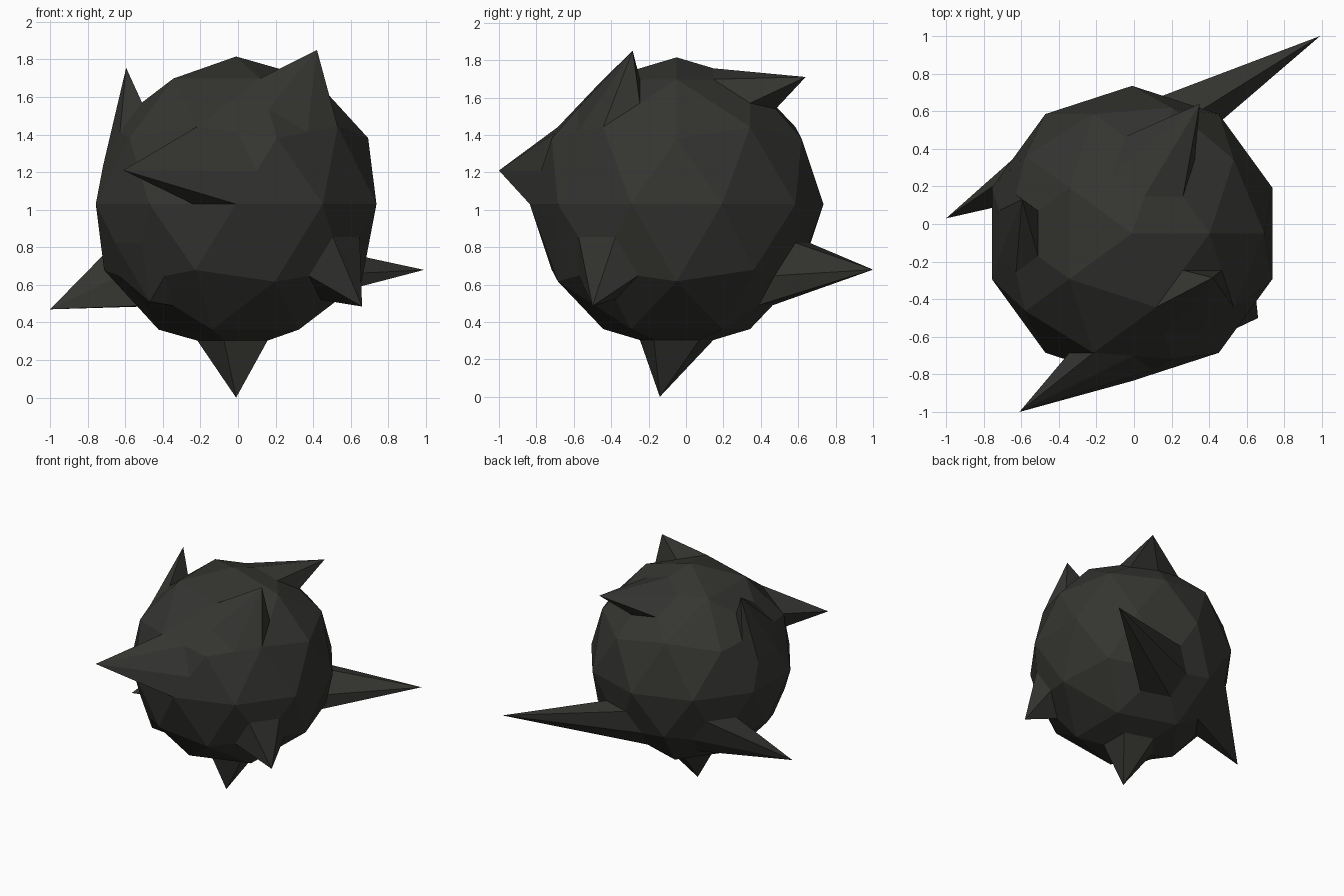
import bpy, bmesh
from mathutils import Vector

if "Cube" in bpy.data.objects:
    bpy.data.objects.remove(bpy.data.objects["Cube"])

CENTRE = Vector((-0.01, -0.05, 1.03))

# ball: low-poly icosphere, then each flat facet split in four
bm = bmesh.new()
bmesh.ops.create_icosphere(bm, subdivisions=2, radius=0.785)
bmesh.ops.translate(bm, verts=bm.verts, vec=CENTRE)
bmesh.ops.subdivide_edges(bm, edges=bm.edges[:], cuts=1, use_grid_fill=True)

# spikes: (surface point, tip) - the nearest vertex is dragged to the tip
spikes = [
    ((-0.01, -0.05, 0.245), (-0.01, -0.14, 0.00)),   # bottom
    ((0.196, 0.585, 0.617), (0.99, 1.00, 0.68)),     # long back right
    ((-0.55, 0.343, 0.617), (-1.00, 0.03, 0.47)),    # left
    ((-0.11, -0.76, 1.236), (-0.61, -1.00, 1.21)),   # front
    ((0.324, -0.44, 1.57), (0.42, -0.285, 1.85)),    # upper front right
    ((0.118, 0.343, 1.698), (0.35, 0.64, 1.71)),     # upper back
    ((-0.678, -0.05, 1.443), (-0.595, 0.13, 1.755)), # upper left
    ((0.558, -0.463, 0.68), (0.66, -0.50, 0.485)),   # lower front right
    ((-0.55, -0.443, 0.617), (-0.47, -0.46, 0.51)),  # lower front left
]
picked = [min(bm.verts, key=lambda v: (v.co - Vector(base)).length) for base, _ in spikes]
for v, (_, tip) in zip(picked, spikes):
    v.co = Vector(tip)
bmesh.ops.triangulate(bm, faces=bm.faces[:])
bmesh.ops.recalc_face_normals(bm, faces=bm.faces[:])

mesh = bpy.data.meshes.new("spiky_ball")
bm.to_mesh(mesh)
bm.free()
ball = bpy.data.objects.new("spiky_ball", mesh)
bpy.context.collection.objects.link(ball)

# dark stone colour
mat = bpy.data.materials.new("dark_stone")
mat.diffuse_color = (0.035, 0.035, 0.031, 1)
mat.use_nodes = True
mat.node_tree.nodes["Principled BSDF"].inputs["Base Color"].default_value = mat.diffuse_color
mesh.materials.append(mat)
